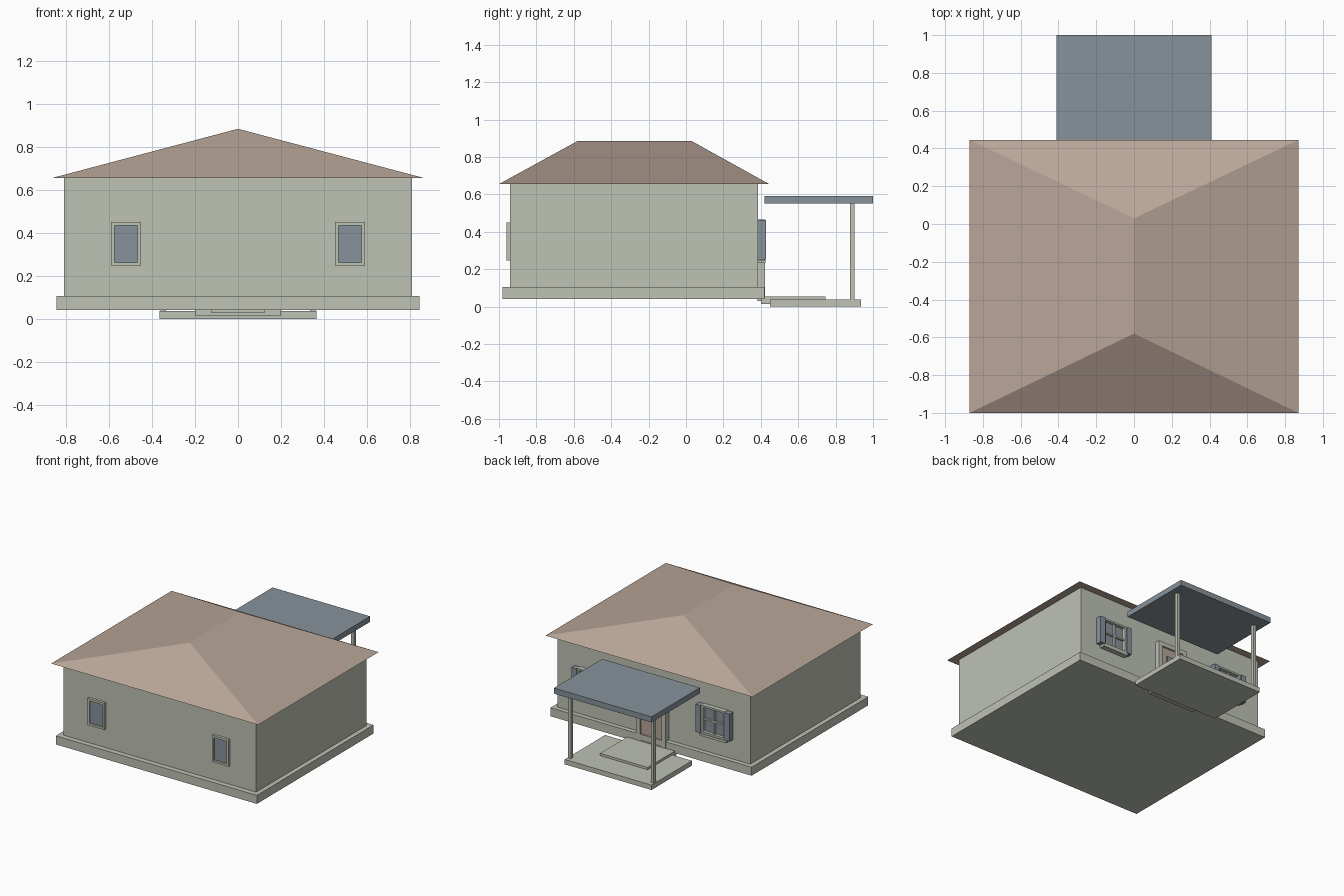
import bpy

if "Cube" in bpy.data.objects:
    bpy.data.objects.remove(bpy.data.objects["Cube"])


def srgb(*c):
    return tuple(((v + 0.055) / 1.055) ** 2.4 for v in c) + (1.0,)


def material(name, *c):
    m = bpy.data.materials.new(name)
    m.diffuse_color = srgb(*c)
    m.use_nodes = True
    m.node_tree.nodes["Principled BSDF"].inputs["Base Color"].default_value = m.diffuse_color
    return m


SAGE = material("sage wall", 0.745, 0.76, 0.71)
ROOF = material("brown roof", 0.72, 0.645, 0.59)
SLATE = material("slate blue", 0.53, 0.575, 0.605)


def mesh(name, verts, faces, mat):
    me = bpy.data.meshes.new(name)
    me.from_pydata(verts, [], faces)
    me.materials.append(mat)
    ob = bpy.data.objects.new(name, me)
    bpy.context.collection.objects.link(ob)
    return ob


def box(name, x0, x1, y0, y1, z0, z1, mat):
    verts = [(x, y, z) for z in (z0, z1)
             for x, y in ((x0, y0), (x1, y0), (x1, y1), (x0, y1))]
    faces = [(3, 2, 1, 0), (4, 5, 6, 7), (0, 1, 5, 4),
             (1, 2, 6, 5), (2, 3, 7, 6), (3, 0, 4, 7)]
    return mesh(name, verts, faces, mat)


def frame(name, cx, hw, z0, z1, t, y0, y1, mat):
    """Rectangular surround of thickness t."""
    for s, side in ((-1, "left"), (1, "right")):
        a, b = sorted((cx + s * hw, cx + s * (hw - t)))
        box(f"{name}_{side}", a, b, y0, y1, z0, z1, mat)
    box(name + "_top", cx - hw + t, cx + hw - t, y0, y1, z1 - t, z1, mat)
    box(name + "_bottom", cx - hw + t, cx + hw - t, y0, y1, z0, z0 + t, mat)


# House body
box("foundation", -0.845, 0.845, -0.98, 0.42, 0.04, 0.105, SAGE)
box("walls", -0.81, 0.81, -0.94, 0.385, 0.105, 0.655, SAGE)

# Hipped roof
mesh("hip_roof",
     [(-0.87, -1, 0.655), (0.87, -1, 0.655), (0.87, 0.445, 0.655),
      (-0.87, 0.445, 0.655), (0, -0.58, 0.885), (0, 0.03, 0.885)],
     [(3, 2, 1, 0), (0, 1, 4), (1, 2, 5, 4), (2, 3, 5), (3, 0, 4, 5)], ROOF)

# Porch: slab, step, posts, canopy
box("porch_slab", -0.365, 0.365, 0.45, 0.935, 0.0, 0.037, SAGE)
box("porch_step", -0.2, 0.2, 0.40, 0.745, 0.015, 0.055, SAGE)
box("porch_canopy", -0.41, 0.41, 0.42, 1.0, 0.55, 0.592, SLATE)

# Door with surround and glass
frame("door_frame", 0, 0.125, 0.03, 0.465, 0.033, 0.383, 0.423, SAGE)
box("door", -0.092, 0.092, 0.38, 0.41, 0.06, 0.432, ROOF)
box("door_glass", -0.045, 0.045, 0.41, 0.417, 0.25, 0.37, SLATE)

for s in (-1, 1):
    box("porch_post", s * 0.348 - 0.0125, s * 0.348 + 0.0125,
        0.877, 0.902, 0.037, 0.55, SAGE)
    c = s * 0.522

    # Small windows on the front wall
    frame("front_window_frame", c, 0.07, 0.247, 0.45, 0.016, -0.96, -0.94, SAGE)
    box("front_window_glass", c - 0.054, c + 0.054, -0.951, -0.943, 0.263, 0.434, SLATE)

    # Shuttered windows on the porch wall
    frame("back_window_frame", c, 0.1, 0.25, 0.465, 0.014, 0.385, 0.42, SAGE)
    box("back_window_glass", c - 0.087, c + 0.087, 0.388, 0.396, 0.263, 0.452, SLATE)
    box("window_mullion", c - 0.006, c + 0.006, 0.396, 0.411, 0.264, 0.451, SAGE)
    box("window_crossbar", c - 0.086, c + 0.086, 0.396, 0.41, 0.352, 0.364, SAGE)
    box("window_sill", c - 0.11, c + 0.11, 0.385, 0.425, 0.232, 0.25, SAGE)
    for t in (-1, 1):
        m = c + t * 0.121
        box("window_shutter", m - 0.021, m + 0.021, 0.385, 0.428, 0.252, 0.462, SLATE)
